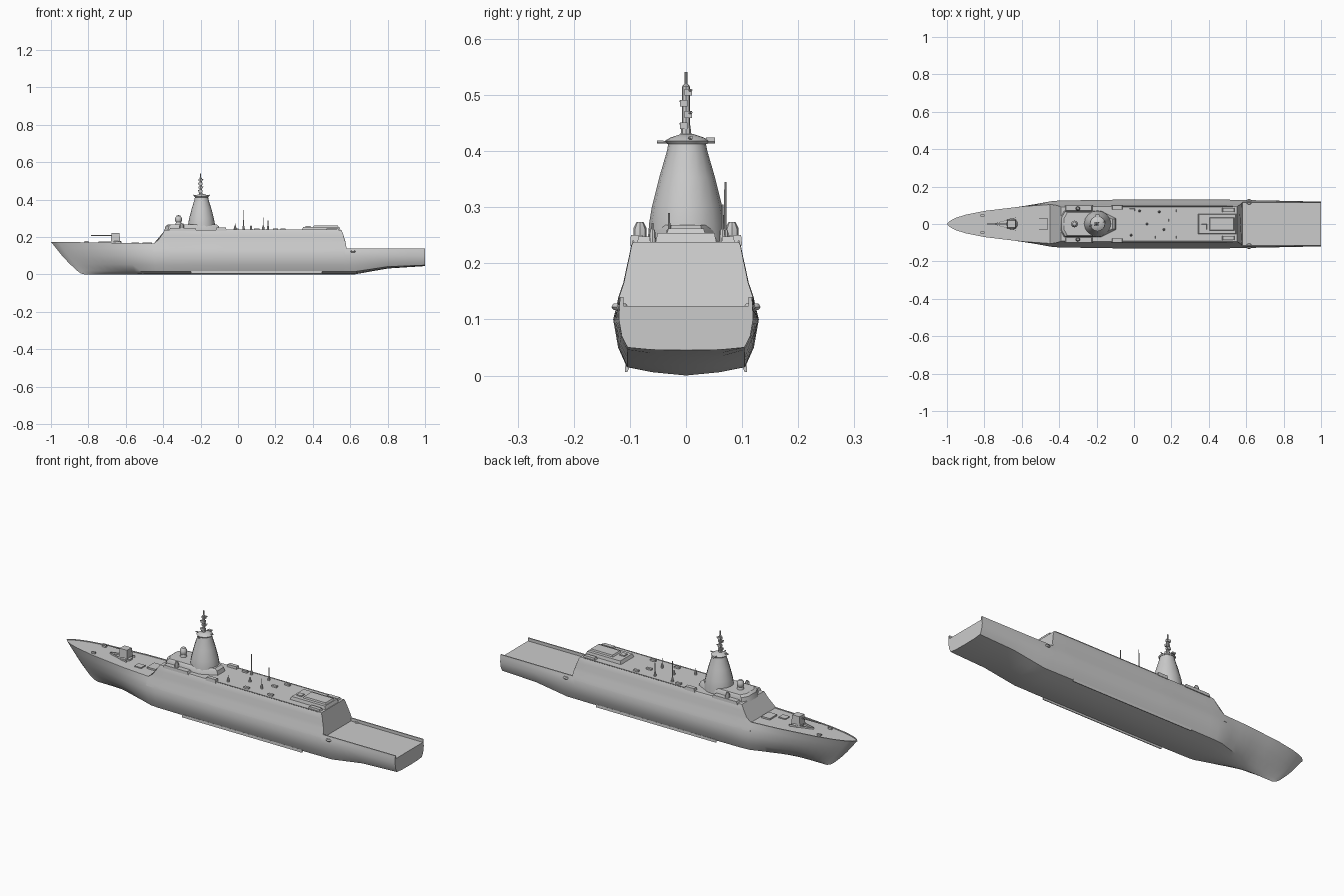
import bpy, bmesh, math
from mathutils import Vector

if "Cube" in bpy.data.objects:
    bpy.data.objects.remove(bpy.data.objects["Cube"])


def finish(name, bm, smooth=35):
    bmesh.ops.remove_doubles(bm, verts=bm.verts, dist=0.0003)
    bmesh.ops.recalc_face_normals(bm, faces=bm.faces)
    me = bpy.data.meshes.new(name)
    bm.to_mesh(me)
    bm.free()
    ob = bpy.data.objects.new(name, me)
    bpy.context.collection.objects.link(ob)
    bpy.ops.object.select_all(action='DESELECT')
    ob.select_set(True)
    bpy.context.view_layer.objects.active = ob
    bpy.ops.object.shade_smooth_by_angle(angle=math.radians(smooth))
    return ob


def loft(name, rings, smooth=35):
    bm = bmesh.new()
    rows = [[bm.verts.new(p) for p in r] for r in rings]
    n = len(rows[0])
    for a, b in zip(rows, rows[1:]):
        for i in range(n):
            j = (i + 1) % n
            bm.faces.new((a[i], a[j], b[j], b[i]))
    bm.faces.new(rows[0])
    bm.faces.new(rows[-1])
    return finish(name, bm, smooth)


def mirrored(side):
    return side + [(x, -y, z) for x, y, z in reversed(side)]


def lerp_table(table, x):
    for (x0, a), (x1, b) in zip(table, table[1:]):
        if x <= x1:
            t = max(0, (x - x0) / (x1 - x0))
            if isinstance(a, tuple):
                return [p + (q - p) * t for p, q in zip(a, b)]
            return a + (b - a) * t
    return table[-1][1]


def box(name, x0, x1, y0, y1, z0, z1, taper=1.0):
    cx, cy = (x0 + x1) / 2, (y0 + y1) / 2
    hx, hy = (x1 - x0) / 2, (y1 - y0) / 2
    return loft(name, [[(cx + sx * hx * k, cy + sy * hy * k, z)
                        for sx, sy in ((-1, -1), (1, -1), (1, 1), (-1, 1))]
                       for z, k in ((z0, 1), (z1, taper))])


def turned(name, x, y, profile, sides=16, sx=1.0):
    return loft(name, [[(x + sx * r * math.cos(2 * math.pi * i / sides),
                         y + r * math.sin(2 * math.pi * i / sides), z)
                        for i in range(sides)] for r, z in profile])


def rod(name, a, b, r):
    a, b = Vector(a), Vector(b)
    q = (b - a).to_track_quat('Z', 'Y')
    return loft(name, [[p + q @ Vector((r * math.cos(k * math.pi / 3), r * math.sin(k * math.pi / 3), 0))
                        for k in range(6)] for p in (a, b)])


# Hull: deck half-width, section widths, section heights along the length
HALF = [(-1, 0), (-.98, .02), (-.95, .034), (-.9, .05), (-.8, .07), (-.6, .094),
        (-.4, .107), (-.1, .111), (.5, .111), (1, .104)]
MID_W = (0, .55, .95, 1.09, 1.17, 1.08, 1)
AFT_W = (0, .55, .95, 1.09, 1.17, 1.12, 1.08)
WIDTH = [(-1, (0, .08, .2, .45, .7, .88, 1)), (-.75, (0, .2, .4, .7, .9, .97, 1)),
         (-.45, MID_W), (.56, MID_W), (.575, AFT_W), (1, (0, .6, 1, 1.1, 1.15, 1.14, 1.13))]
AFT_Z = (0, .006, .015, .05, .1, .125, .14)
HEIGHT = [(-1, (0, .006, .02, .06, .1, .14, .175)), (-.45, (0, .006, .015, .05, .1, .14, .166)),
          (.56, (0, .006, .015, .05, .1, .14, .166)), (.575, AFT_Z), (.62, AFT_Z),
          (.8, (.032, .034, .042, .065, .1, .125, .14)), (1, (.045, .046, .05, .07, .1, .125, .14))]
STEM = [(0, -.82), (.006, -.84), (.03, -.875), (.1, -.94), (.175, -1)]

stations = [-1, -.995, -.98, -.965, -.95, -.925] + [-.9 + .05 * i for i in range(29)] + \
           [.56, .575, .62, .67, .72, .8, .9, 1]
rings = []
for x in stations:
    d, ws, zs = (lerp_table(t, x) for t in (HALF, WIDTH, HEIGHT))
    fade = max(0, 1 - (x + 1) / .6)
    side = [(x + (lerp_table(STEM, z) + 1) * fade, d * w, z) for w, z in zip(ws, zs)]
    px, py, pz = side[-1]
    rim = max(0, py - .006)
    deck = .124 if x > .57 else pz - .003
    side += [(px, rim, pz), (px, rim, deck), (px, 0, deck)]
    rings.append(mirrored(side))
loft("hull", rings)

# Superstructure flush with the hull sides: height, width factor, front x, aft x
LEVELS = [(.122, 1.12, -.455, .58), (.14, 1.085, -.455, .58), (.166, 1.005, -.45, .577),
          (.185, .97, -.425, .57), (.21, .92, -.408, .564), (.232, .88, -.395, .556), (.238, .85, -.39, .552)]
rings = []
for i in range(25):
    t = i / 24
    side = []
    for z, w, f, a in LEVELS:
        x = f + (a - f) * t
        side.append((x, lerp_table(HALF, x) * w, z))
    rings.append(mirrored(side))
loft("superstructure", rings)

# Bridge house with cut corners
rings = []
for z, k in ((.232, 1), (.258, .95), (.268, .86)):
    plan = [(-.15, .035), (-.13, .07), (.07, .07), (.15, .03)]
    rings.append([(-.245 + x * k, y * k, z) for x, y, z in mirrored([(px, py, z) for px, py in plan])])
loft("bridge_house", rings)
for s in (-1, 1):
    box("bridge_wing", -.37, -.22, s * .085 - .015, s * .085 + .015, .232, .248, .9)
    turned("wing_gear", -.3, s * .082, [(.012, .24), (.012, .262), (.006, .274)], 8)
    box("side_locker", -.12, -.06, s * .088 - .012, s * .088 + .012, .232, .25, .85)

# Sensor dome forward of the mast
turned("sensor_dome", -.318, 0, [(.018, .262), (.014, .28), (.018, .288), (.018, .302), (.01, .314), (.002, .317)])

# Enclosed mast, top platform and pole
turned("mast_tower", -.195, .002, [(.07, .235), (.068, .27), (.063, .3), (.05, .352), (.036, .4), (.033, .416)], 16, 1.05)
turned("mast_platform", -.195, .002, [(.036, .413), (.04, .418), (.03, .424), (.012, .43)])
for s in (-1, 1):
    rod("yardarm", (-.195, 0, .415), (-.195, s * .052, .416), .003)
    rod("fore_aft_arm", (-.195, 0, .42), (-.195 + s * .045, .01 * s, .424), .003)
box("sensor_plate", -.205, -.185, .036, .052, .417, .424)
turned("mast_pole", -.2, 0, [(.011, .42), (.007, .45), (.007, .515), (.003, .52), (.003, .541)], 8)
for k, z in enumerate((.445, .465, .485, .505)):
    s = 1 if k % 2 else -1
    box("pole_antenna", -.21, -.19, s * .004 - .007, s * .004 + .007, z - .006, z + .006)
    rod("pole_spur", (-.2, 0, z), (-.2 + s * .014, s * .01, z + .004), .002)

# Whip antennas and roof fittings
for x, y, z in ((.03, .07, .345), (.135, .065, .305), (.16, -.03, .29), (-.015, -.06, .272), (.07, .0, .25)):
    turned("whip_antenna", x, y, [(.007, .234), (.005, .258), (.002, .262), (.0018, z)], 8)
for x, y in ((-.01, .075), (.1, -.07), (.2, .02), (.24, .07), (.24, -.07)):
    box("roof_locker", x - .015, x + .015, y - .007, y + .007, .234, .246, .9)
for s in (-1, 1):
    rod("roof_rail", (-.1, s * .094, .239), (.53, s * .094, .239), .002)

# Raised hangar roof
box("hangar_roof", .34, .55, -.055, .055, .234, .254, .92)
box("hangar_hatch", .4, .54, -.035, .035, .25, .262, .9)
box("hangar_vent", .36, .39, -.03, .0, .25, .259, .9)
for s in (-1, 1):
    box("hangar_locker", .47, .54, s * .075 - .012, s * .075 + .012, .234, .248, .85)

# Fore gun
turned("gun_ring", -.652, 0, [(.03, .164), (.03, .174), (.024, .18)])
box("gun_turret", -.68, -.63, -.023, .023, .176, .222, .85)
rod("gun_barrel", (-.66, 0, .208), (-.785, 0, .209), .003)

# Foredeck breakwater, hatches and bitts
for s in (-1, 1):
    loft("breakwater", [[(-.745, s * .003, z), (-.74, s * .003, z), (-.625, s * .035, z), (-.63, s * .035, z)]
                        for z in (.165, .176)])
    box("mooring_bitt", -.82, -.8, s * .045 - .005, s * .045 + .005, .166, .178)
box("fore_hatch", -.57, -.53, -.05, -.015, .16, .17)
box("launcher_cover", -.51, -.46, -.03, .03, .16, .172)

# Flight deck side fittings and bilge keels
for s in (-1, 1):
    turned("quarter_fairlead", .615, s * .118, [(.012, .117), (.016, .122), (.012, .128)], 10)
    loft("bilge_keel", [[(x, s * .098, .02), (x, s * .108, .02), (x, s * .109, .006), (x, s * .105, .006)]
                        for x in (-.25, .45)])
